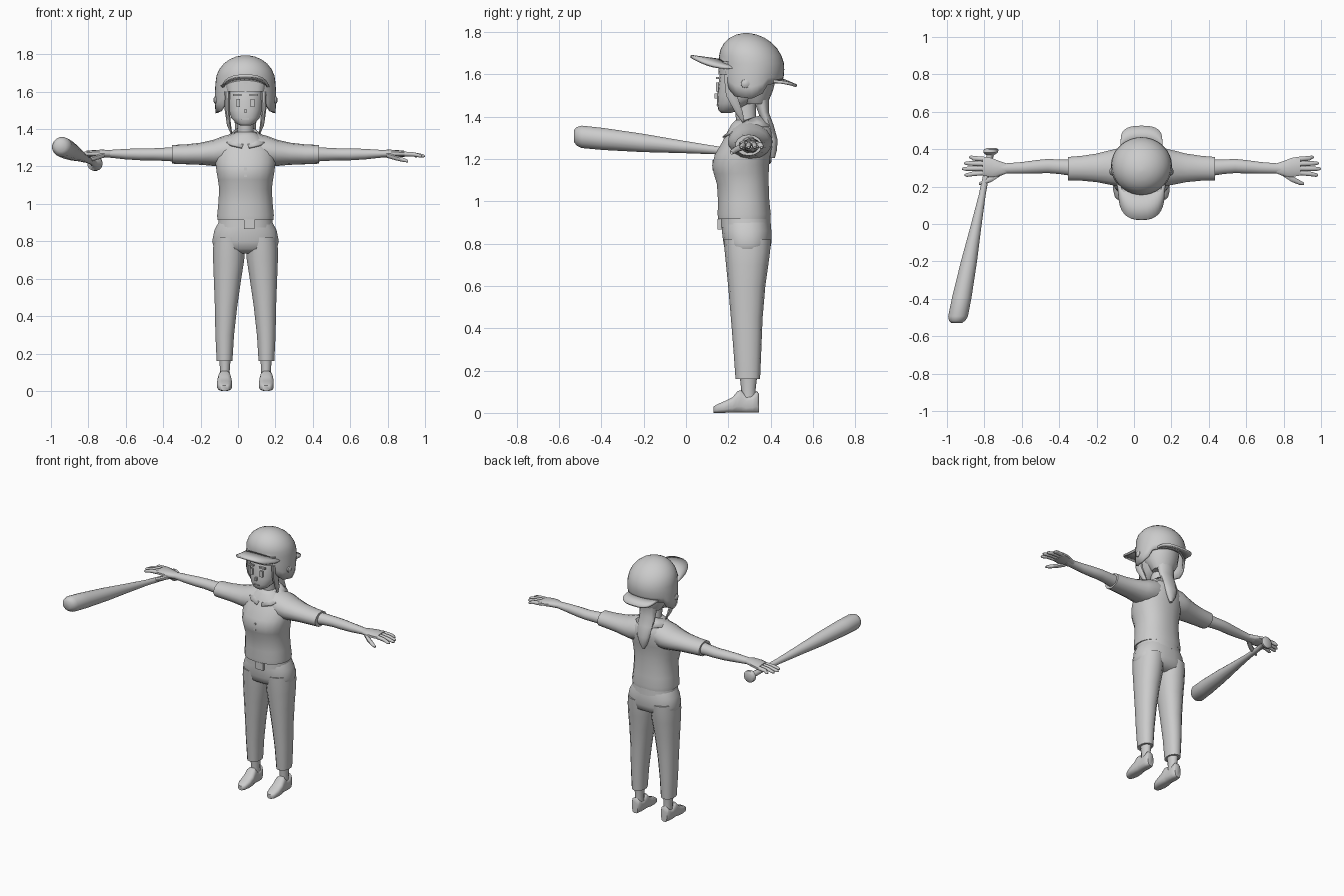
import bpy, bmesh, math
from mathutils import Vector

CX = 0.04  # body centre line
grey = bpy.data.materials.new("plain grey")
grey.diffuse_color = (0.6, 0.6, 0.6, 1)


def finish(name, bm, angle=40, thick=0):
    bmesh.ops.recalc_face_normals(bm, faces=bm.faces)
    me = bpy.data.meshes.new(name)
    bm.to_mesh(me)
    bm.free()
    ob = bpy.data.objects.new(name, me)
    bpy.context.collection.objects.link(ob)
    me.materials.append(grey)
    if thick:
        mod = ob.modifiers.new("thickness", 'SOLIDIFY')
        mod.thickness, mod.offset = thick, 0
    bpy.context.view_layer.objects.active = ob
    for o in bpy.context.selected_objects:
        o.select_set(False)
    ob.select_set(True)
    bpy.ops.object.shade_smooth_by_angle(angle=math.radians(angle))
    return ob


def skin(bm, rows, closed=True):
    """Join rows of vertices with quads."""
    n = len(rows[0])
    for a, b in zip(rows, rows[1:]):
        for i in range(n if closed else n - 1):
            j = (i + 1) % n
            bm.faces.new((a[i], a[j], b[j], b[i]))


def loft(name, rings, axis='z', sides=14, power=1.0, angle=50):
    """Rings are (x, y, z, radius u, radius v) across the given axis."""
    u, v = {'z': ('X', 'Y'), 'x': ('Y', 'Z'), 'y': ('X', 'Z')}[axis]
    unit = {'X': Vector((1, 0, 0)), 'Y': Vector((0, 1, 0)), 'Z': Vector((0, 0, 1))}
    bm, rows = bmesh.new(), []
    for x, y, z, ru, rv in rings:
        row = []
        for i in range(sides):
            t = 2 * math.pi * (i + 0.5) / sides
            c, s = math.cos(t), math.sin(t)
            c, s = (math.copysign(abs(k) ** power, k) for k in (c, s))
            row.append(bm.verts.new(Vector((x, y, z)) + unit[u] * c * ru + unit[v] * s * rv))
        rows.append(row)
    skin(bm, rows)
    bm.faces.new(rows[0])
    bm.faces.new(rows[-1])
    return finish(name, bm, angle)


def upright(name, table, **kw):
    """Rows are (z, half width, front y, back y)."""
    return loft(name, [(CX, (f + b) / 2, z, w, (b - f) / 2) for z, w, f, b in table], **kw)


def box(name, centre, size):
    bm = bmesh.new()
    bmesh.ops.create_cube(bm, size=1)
    for v in bm.verts:
        v.co = Vector(centre) + Vector(a * b for a, b in zip(v.co, size))
    return finish(name, bm, 30)


# Torso, belt and trousers
upright("shirt", [(.915, .152, .15, .40), (.94, .153, .148, .402), (1.0, .147, .15, .395),
                  (1.08, .142, .145, .392), (1.13, .149, .13, .392), (1.17, .156, .122, .394),
                  (1.22, .162, .135, .40), (1.28, .16, .17, .412), (1.33, .125, .195, .41),
                  (1.365, .08, .215, .395), (1.385, .052, .235, .375)], sides=20, power=.88)
upright("belt", [(.875, .150, .163, .403), (.922, .144, .163, .40)], sides=20, power=.88)
upright("pelvis", [(.735, .13, .225, .35), (.76, .17, .185, .395), (.80, .18, .176, .404),
                   (.86, .168, .168, .405), (.90, .146, .17, .398)], sides=20, power=.85)
box("buckle", (CX + .02, .159, .892), (.055, .02, .05))
box("button_placket", (CX, .13, 1.17), (.016, .008, .05))

# Neck and head
upright("neck", [(1.34, .05, .24, .35), (1.40, .043, .235, .33), (1.48, .043, .225, .33)])
upright("head", [(1.418, .025, .165, .215), (1.43, .05, .153, .25), (1.46, .077, .147, .30),
                 (1.50, .092, .147, .36), (1.55, .099, .153, .38), (1.60, .102, .16, .40),
                 (1.66, .10, .18, .41)], sides=18, power=.85)
box("nose", (CX, .146, 1.497), (.012, .022, .022))
box("mouth", (CX, .1465, 1.455), (.04, .006, .005))

# Hair behind the head, fringe and ponytail
upright("back_hair", [(1.46, .07, .27, .385), (1.52, .108, .22, .41), (1.60, .118, .19, .43),
                      (1.65, .115, .19, .43)], sides=18)
upright("fringe", [(1.60, .10, .152, .25), (1.66, .112, .155, .25)], sides=16, power=.8)
upright("ponytail", [(1.56, .075, .31, .415), (1.49, .066, .315, .395), (1.42, .058, .34, .392),
                     (1.36, .056, .36, .415), (1.29, .047, .385, .434), (1.24, .03, .395, .43),
                     (1.205, .008, .40, .42)], sides=12)

# Helmet shell: dome with a rim that drops into ear flaps
CY = .31


def rim_height(s):
    steps = [(-1, 1.645), (-.86, 1.64), (-.76, 1.54), (-.5, 1.495), (0, 1.485),
             (.35, 1.51), (.5, 1.55), (1, 1.565)]
    for (a, za), (b, zb) in zip(steps, steps[1:]):
        if s <= b:
            return za + (zb - za) * (s - a) / (b - a)
    return steps[-1][1]


bm, rows = bmesh.new(), []
N = 36
for k in range(10):
    row = []
    for i in range(N):
        t = 2 * math.pi * i / N
        c, s = math.cos(t), math.sin(t)
        if k < 7:
            p = math.radians(4 + 86 * k / 6)
            r, z = math.sin(p), 1.65 + .138 * math.cos(p)
        else:
            q = (k - 6) / 3
            r, z = 1 + .03 * math.sin(q * math.pi), 1.65 + (rim_height(s) - 1.65) * q
            r -= .05 * q * max(s, 0)
        shift = -.025 * max(0, (z - 1.65) / .138)
        row.append(bm.verts.new((CX + .153 * r * c, CY + shift + .146 * r * s, z)))
    rows.append(row)
skin(bm, rows)
bm.faces.new(rows[0])
finish("helmet_shell", bm, 50, .014)


def brim(name, side, reach, root, half, z_in, z_out, droop, spread):
    """Curved visor plate; side is -1 for front and 1 for back."""
    bm = bmesh.new()
    rows = [[], [], []]
    for i in range(17):
        u = -1 + i / 8
        t = u * math.pi / 2
        a = u * math.radians(spread)
        inner = Vector((CX + .148 * math.sin(a), CY + side * .142 * math.cos(a),
                        z_in - droop * (1 - math.cos(t))))
        outer = Vector((CX + math.copysign(half * abs(math.sin(t)) ** .75, u),
                        root + (reach - root) * abs(math.cos(t)) ** .6,
                        z_out - (droop + z_out - z_in) * (1 - math.cos(t))))
        for row, f in zip(rows, (0, .5, 1)):
            row.append(bm.verts.new(inner.lerp(outer, f)))
    skin(bm, rows, closed=False)
    finish(name, bm, 50, .014)


brim("front_brim", -1, .022, .19, .118, 1.665, 1.685, .04, 62)
brim("back_brim", 1, .523, .43, .112, 1.575, 1.545, .01, 50)

# Bat
knob, tip = Vector((-.762, .405, 1.215)), Vector((-.948, -.53, 1.308))
loft("bat", [(*knob.lerp(tip, f), r, r) for f, r in
             [(0, .028), (.008, .04), (.025, .04), (.04, .02), (.12, .016), (.27, .019),
              (.45, .03), (.65, .044), (.85, .053), (.96, .054), (.985, .045), (1, .028)]],
     axis='y', sides=16)

# Mirrored parts
for s, label in ((-1, "right"), (1, "left")):
    def arm(name, table, **kw):
        # rows are (distance from centre, y, z, half depth, half height)
        loft(label + "_" + name, [(CX + s * d, y, z, ry, rz) for d, y, z, ry, rz in table],
             axis='x', **kw)

    arm("sleeve", [(.06, .30, 1.29, .10, .088), (.12, .303, 1.28, .105, .082),
                   (.17, .302, 1.273, .094, .070), (.24, .30, 1.268, .078, .059),
                   (.32, .298, 1.265, .068, .053), (.392, .296, 1.265, .064, .050)])
    arm("forearm", [(.37, .30, 1.265, .045, .040), (.44, .306, 1.265, .040, .036),
                    (.50, .31, 1.265, .039, .033), (.56, .306, 1.265, .037, .033),
                    (.64, .30, 1.266, .032, .029), (.73, .297, 1.268, .028, .021),
                    (.77, .297, 1.268, .034, .021)], sides=12)
    arm("palm", [(.72, .297, 1.268, .027, .019), (.76, .296, 1.27, .042, .020),
                 (.80, .302, 1.27, .053, .019), (.85, .31, 1.268, .053, .016)],
        sides=10, power=.8)
    for n, (y0, y1, end) in enumerate([(.275, .262, .945), (.297, .295, .959),
                                       (.322, .325, .948), (.346, .357, .922)]):
        arm("finger_%d" % (n + 1), [(.83, y0, 1.268, .0135, .014),
                                    (.90, (y0 + y1) / 2, 1.265, .0135, .012),
                                    (end - .012, y1, 1.257, .011, .010),
                                    (end, y1, 1.255, .005, .005)], sides=8)
    arm("thumb", [(.755, .275, 1.262, .02, .016), (.80, .243, 1.247, .018, .014),
                  (.845, .222, 1.235, .014, .012), (.868, .215, 1.228, .007, .007)], sides=8)

    # Trouser leg, ankle and shoe
    def leg(name, table, **kw):
        loft(label + "_" + name, [(CX + s * d, y, z, rx, ry) for d, y, z, rx, ry in table], **kw)

    leg("trouser_leg", [(.112, .292, .16, .043, .058), (.111, .29, .30, .051, .066),
                        (.104, .287, .45, .061, .075), (.096, .287, .60, .075, .088),
                        (.090, .289, .70, .085, .100), (.088, .29, .76, .087, .107),
                        (.085, .29, .82, .085, .112)], power=.9)
    leg("ankle", [(.110, .296, .06, .028, .036), (.110, .295, .11, .027, .034),
                  (.110, .295, .18, .033, .042)], sides=10)
    loft(label + "_shoe", [(CX + s * .112, y, h / 2, w, h / 2) for y, w, h in
                           [(.131, .018, .03), (.145, .031, .04), (.18, .040, .055),
                            (.22, .040, .075), (.245, .036, .105), (.262, .035, .108),
                            (.285, .034, .078), (.315, .034, .085), (.335, .030, .105),
                            (.345, .022, .09)]], axis='y', sides=12, power=.65)

    # Eyes, brows, ear bolts and hair strands
    box(label + "_eye", (CX + s * .038, .148, 1.54), (.02, .012, .042))
    box(label + "_brow", (CX + s * .045, .148, 1.583), (.045, .014, .010))
    loft(label + "_ear_bolt", [(CX + s * d, .28, 1.555, r, r) for d, r in
                               [(.15, .022), (.164, .02), (.17, .01)]], axis='x', sides=10)
    leg("hair_strand", [(.098, .21, 1.60, .016, .034), (.098, .215, 1.50, .014, .028),
                        (.088, .25, 1.42, .012, .02), (.075, .27, 1.375, .004, .006)], sides=8)

    # Half of the folded collar
    bm, rows = bmesh.new(), []
    for k in range(7):
        t = math.radians(-90 + 30 * k)
        c, q = math.cos(t), (1 + math.sin(t)) / 2
        top = Vector((CX + s * .058 * c, .29 + .07 * math.sin(t), 1.335 + .07 * q ** .6))
        low = Vector((CX + s * (.112 * c + .02 * (1 - q)), .29 + .115 * math.sin(t),
                      1.30 + .045 * q + .02 * c))
        rows.append([bm.verts.new(top), bm.verts.new(low)])
    skin(bm, rows, closed=False)
    finish(label + "_collar", bm, 50, .012)
